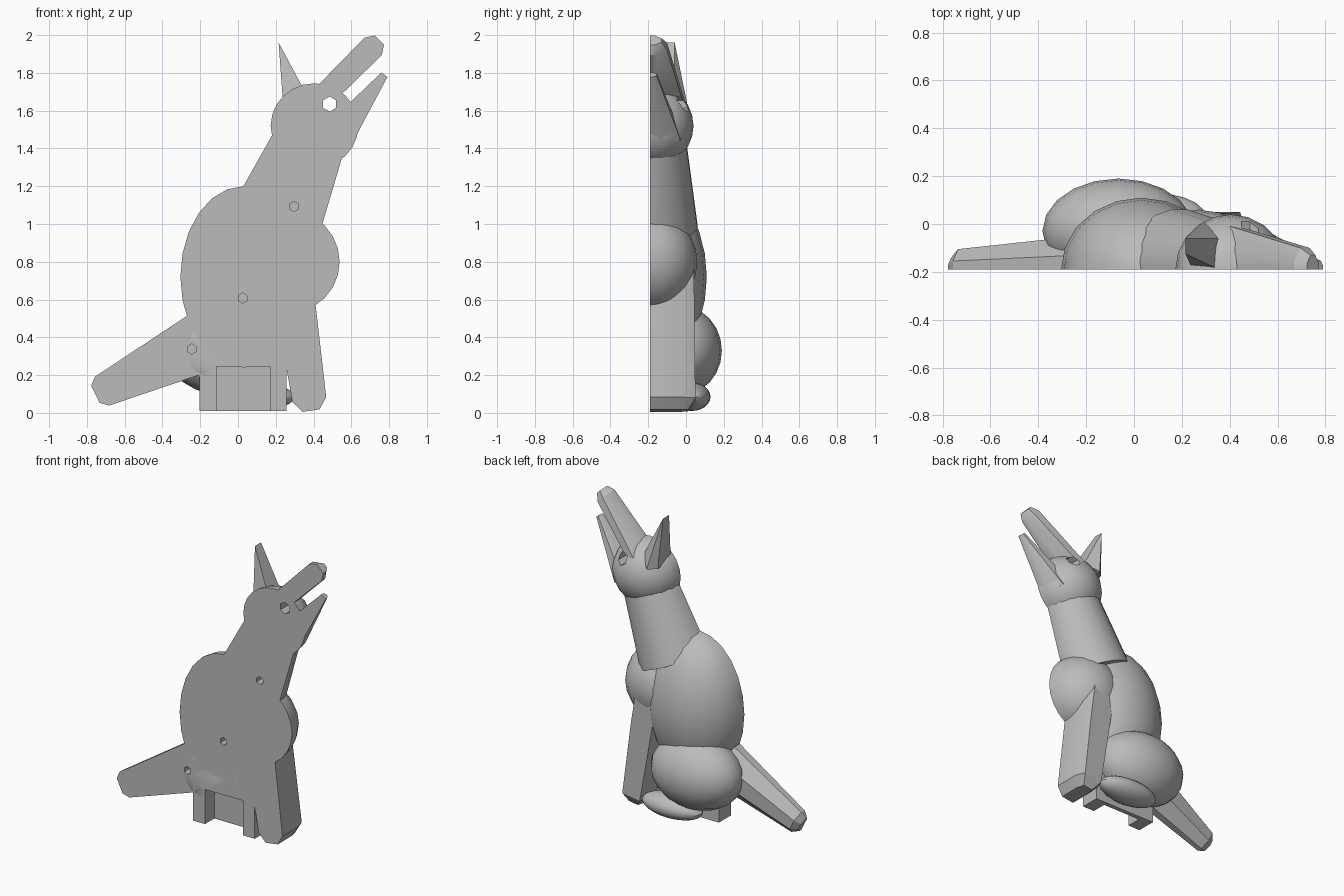
import bpy, bmesh
from math import cos, sin, pi, radians
from mathutils import Vector, Matrix

if "Cube" in bpy.data.objects:
    bpy.data.objects.remove(bpy.data.objects["Cube"])

BACK = -0.19  # flat cut plane of the half figure

grey = bpy.data.materials.new("plain_grey")
grey.use_nodes = True
colour = (0.5, 0.5, 0.5, 1)
grey.diffuse_color = colour
grey.node_tree.nodes["Principled BSDF"].inputs["Base Color"].default_value = colour

parts = []


def finish(name, bm, cut=True):
    """Slice the part at the flat plane, close it and make the object."""
    if cut:
        geom = bm.verts[:] + bm.edges[:] + bm.faces[:]
        bmesh.ops.bisect_plane(bm, geom=geom, plane_co=(0, BACK, 0),
                               plane_no=(0, -1, 0), clear_outer=True)
        bmesh.ops.holes_fill(bm, edges=[e for e in bm.edges if e.is_boundary])
    bmesh.ops.recalc_face_normals(bm, faces=bm.faces[:])
    mesh = bpy.data.meshes.new(name)
    bm.to_mesh(mesh)
    bm.free()
    mesh.materials.append(grey)
    ob = bpy.data.objects.new(name, mesh)
    bpy.context.collection.objects.link(ob)
    if cut:
        parts.append(ob)
    return ob


def ellipsoid(name, centre, radii):
    bm = bmesh.new()
    bmesh.ops.create_uvsphere(bm, u_segments=20, v_segments=12, radius=1)
    bm.transform(Matrix.Translation(centre) @ Matrix.Diagonal((*radii, 1)))
    finish(name, bm)


def limb(name, rings, sides=8, power=1.0):
    """Loft of rings (x, z, in-plane radius, depth radius) along a straight axis."""
    bm = bmesh.new()
    a, b = rings[0], rings[-1]
    axis = Vector((b[0] - a[0], 0, b[1] - a[1])).normalized()
    across = Vector((axis.z, 0, -axis.x))
    squash = lambda v: (abs(v) / cos(pi / sides)) ** power * (1 if v > 0 else -1)
    loops = []
    for x, z, r, depth in rings:
        loop = []
        for i in range(sides):
            t = 2 * pi * (i + 0.5) / sides
            p = Vector((x, BACK, z)) + across * r * squash(cos(t))
            p.y += depth * squash(sin(t))
            loop.append(bm.verts.new(p))
        loops.append(loop)
    for low, high in zip(loops, loops[1:]):
        for i in range(sides):
            j = (i + 1) % sides
            bm.faces.new((low[i], low[j], high[j], high[i]))
    bm.faces.new(loops[0])
    bm.faces.new(loops[-1])
    finish(name, bm)


def add_box(bm, low, high):
    low, high = Vector(low), Vector(high)
    bmesh.ops.create_cube(bm, size=1, matrix=Matrix.Translation((low + high) / 2)
                          @ Matrix.Diagonal((*(high - low), 1)))


def add_pin(bm, x, z, radius, depth):
    bmesh.ops.create_cone(bm, cap_ends=True, segments=6, radius1=radius, radius2=radius,
                          depth=2 * depth, matrix=Matrix.Translation((x, BACK, z))
                          @ Matrix.Rotation(pi / 2, 4, 'X'))


# Rounded masses
ellipsoid("body", (0.03, BACK, 0.72), (0.335, 0.30, 0.48))
ellipsoid("chest", (0.27, BACK, 0.80), (0.268, 0.25, 0.27))
ellipsoid("head", (0.405, BACK, 1.52), (0.232, 0.23, 0.225))
ellipsoid("haunch", (-0.065, -0.03, 0.33), (0.318, 0.22, 0.238))
ellipsoid("hind_foot", (0.08, 0.03, 0.085), (0.22, 0.10, 0.075))

# Neck, front leg, tail and open muzzle
limb("neck", [(0.19, 0.99, 0.245, 0.25), (0.38, 1.44, 0.19, 0.19)], sides=20)
limb("front_leg", [(0.26, 0.85, 0.11, 0.23), (0.31, 0.53, 0.105, 0.235),
                   (0.378, 0.07, 0.09, 0.24), (0.387, 0.012, 0.045, 0.2)], power=0.35)
limb("tail", [(-0.2, 0.37, 0.16, 0.14), (-0.72, 0.115, 0.085, 0.085),
              (-0.755, 0.098, 0.05, 0.05)])
limb("upper_muzzle", [(0.42, 1.645, 0.06, 0.18), (0.715, 1.94, 0.065, 0.09),
                      (0.748, 1.973, 0.035, 0.06)])
limb("lower_jaw", [(0.53, 1.466, 0.085, 0.16), (0.775, 1.79, 0.02, 0.035)])

# Ear
bm = bmesh.new()
for p in [(0.215, -0.125, 1.96), (0.215, -0.06, 1.96), (0.24, -0.18, 1.62),
          (0.24, -0.04, 1.62), (0.29, 0.01, 1.62), (0.36, -0.06, 1.68), (0.355, -0.19, 1.7)]:
    bm.verts.new(p)
bmesh.ops.convex_hull(bm, input=bm.verts[:])
finish("ear", bm)

# Base block under the body
bm = bmesh.new()
add_box(bm, (-0.205, -0.3, 0.01), (0.258, -0.06, 0.4))
finish("base_block", bm)

# Cutter: slot in the base, peg holes and eye hole
bm = bmesh.new()
add_box(bm, (-0.115, -0.4, -0.1), (0.17, -0.09, 0.245))
for x, z in [(0.297, 1.093), (0.025, 0.608), (-0.245, 0.338)]:
    add_pin(bm, x, z, 0.027, 0.07)
add_pin(bm, 0.485, 1.635, 0.04, 0.5)
cutter = finish("hole_cutter", bm, cut=False)
cutter.hide_render = True

for ob in parts:
    bpy.ops.object.select_all(action='DESELECT')
    bpy.context.view_layer.objects.active = ob
    ob.select_set(True)
    mod = ob.modifiers.new("holes", 'BOOLEAN')
    mod.operation = 'DIFFERENCE'
    mod.solver = 'EXACT'
    mod.object = cutter
    bpy.ops.object.modifier_apply(modifier=mod.name)
    bpy.ops.object.shade_smooth_by_angle(angle=radians(30))
bpy.data.objects.remove(cutter)
